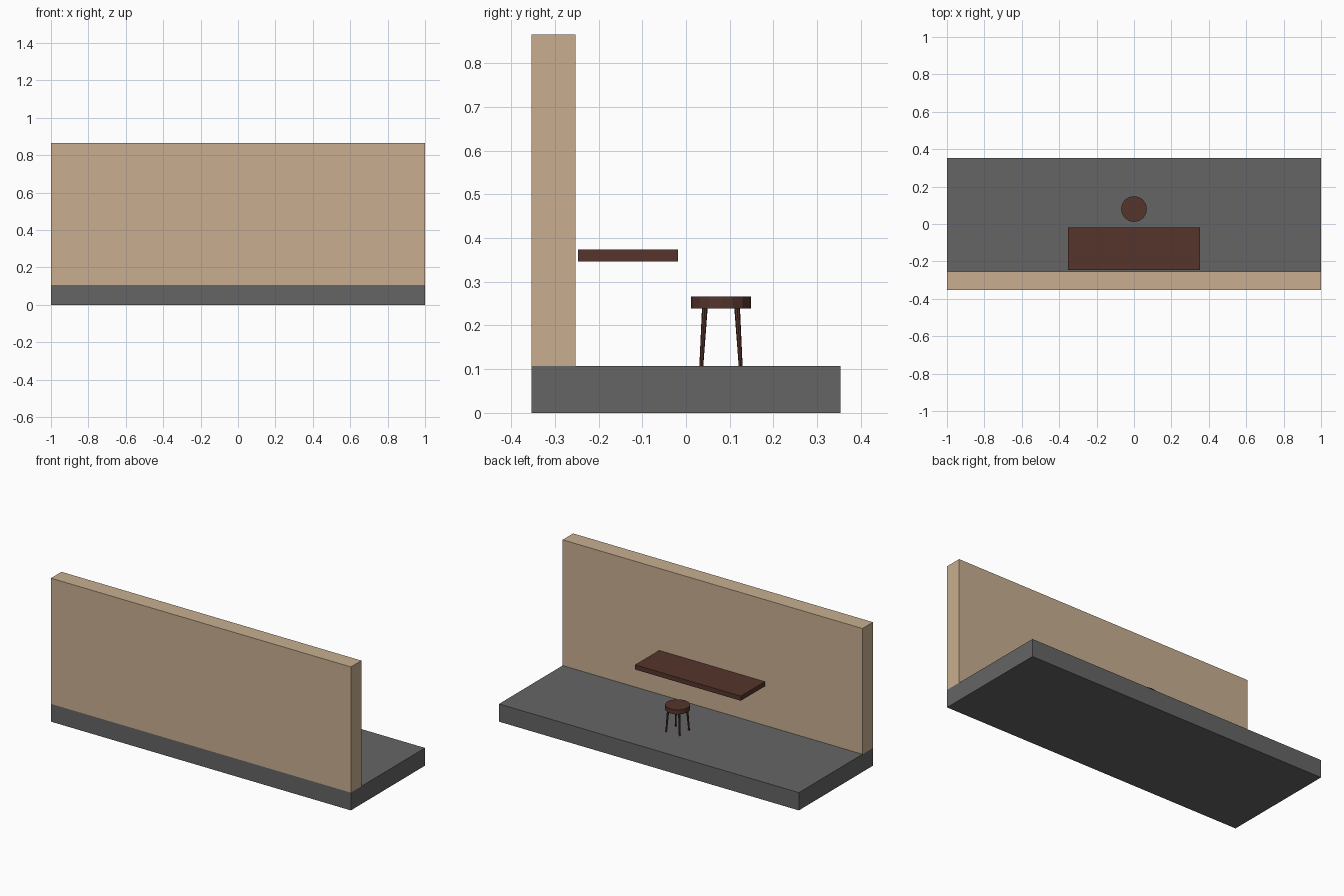
import bpy, bmesh
from mathutils import Vector

if "Cube" in bpy.data.objects:
    bpy.data.objects.remove(bpy.data.objects["Cube"])


def material(name, rgb):
    m = bpy.data.materials.new(name)
    m.diffuse_color = (*rgb, 1)
    m.use_nodes = True
    m.node_tree.nodes["Principled BSDF"].inputs["Base Color"].default_value = m.diffuse_color
    return m


GREY = material("floor_grey", (0.13, 0.13, 0.13))
TAN = material("wall_tan", (0.58, 0.43, 0.28))
WOOD = material("dark_wood", (0.09, 0.035, 0.025))


def box(name, lo, hi, mat):
    lo, hi = Vector(lo), Vector(hi)
    bpy.ops.mesh.primitive_cube_add(size=1, location=(lo + hi) / 2)
    ob = bpy.context.object
    ob.name = name
    ob.scale = hi - lo
    ob.data.materials.append(mat)
    return ob


def tapered_post(name, bottom, top, r_bottom, r_top, sides, mat):
    # Sheared cone: both ends stay level while the axis leans
    bottom, top = Vector(bottom), Vector(top)
    h = top.z - bottom.z
    bm = bmesh.new()
    bmesh.ops.create_cone(bm, cap_ends=True, segments=sides,
                          radius1=r_bottom, radius2=r_top, depth=h)
    for v in bm.verts:
        t = v.co.z / h + 0.5
        axis = bottom.lerp(top, t)
        v.co = Vector((v.co.x + axis.x, v.co.y + axis.y, axis.z))
    me = bpy.data.meshes.new(name)
    bm.to_mesh(me)
    bm.free()
    me.materials.append(mat)
    ob = bpy.data.objects.new(name, me)
    bpy.context.collection.objects.link(ob)
    return ob


# Room shell
FLOOR_Z = 0.107
box("floor", (-1, -0.353, 0), (1, 0.353, FLOOR_Z), GREY)
box("wall", (-1, -0.353, FLOOR_Z), (1, -0.253, 0.865), TAN)

# Floating counter, just clear of the wall
box("counter", (-0.353, -0.247, 0.346), (0.353, -0.018, 0.374), WOOD)

# Stool: round seat on four splayed legs
CY = 0.08
tapered_post("stool_seat", (0, CY, 0.239), (0, CY, 0.266), 0.069, 0.069, 16, WOOD)
for sx, side in ((-1, "left"), (1, "right")):
    for sy, end in ((-1, "front"), (1, "back")):
        tapered_post(f"stool_leg_{end}_{side}",
                     (sx * 0.045, CY + sy * 0.045, FLOOR_Z),
                     (sx * 0.037, CY + sy * 0.037, 0.239),
                     0.0045, 0.0065, 8, WOOD)
